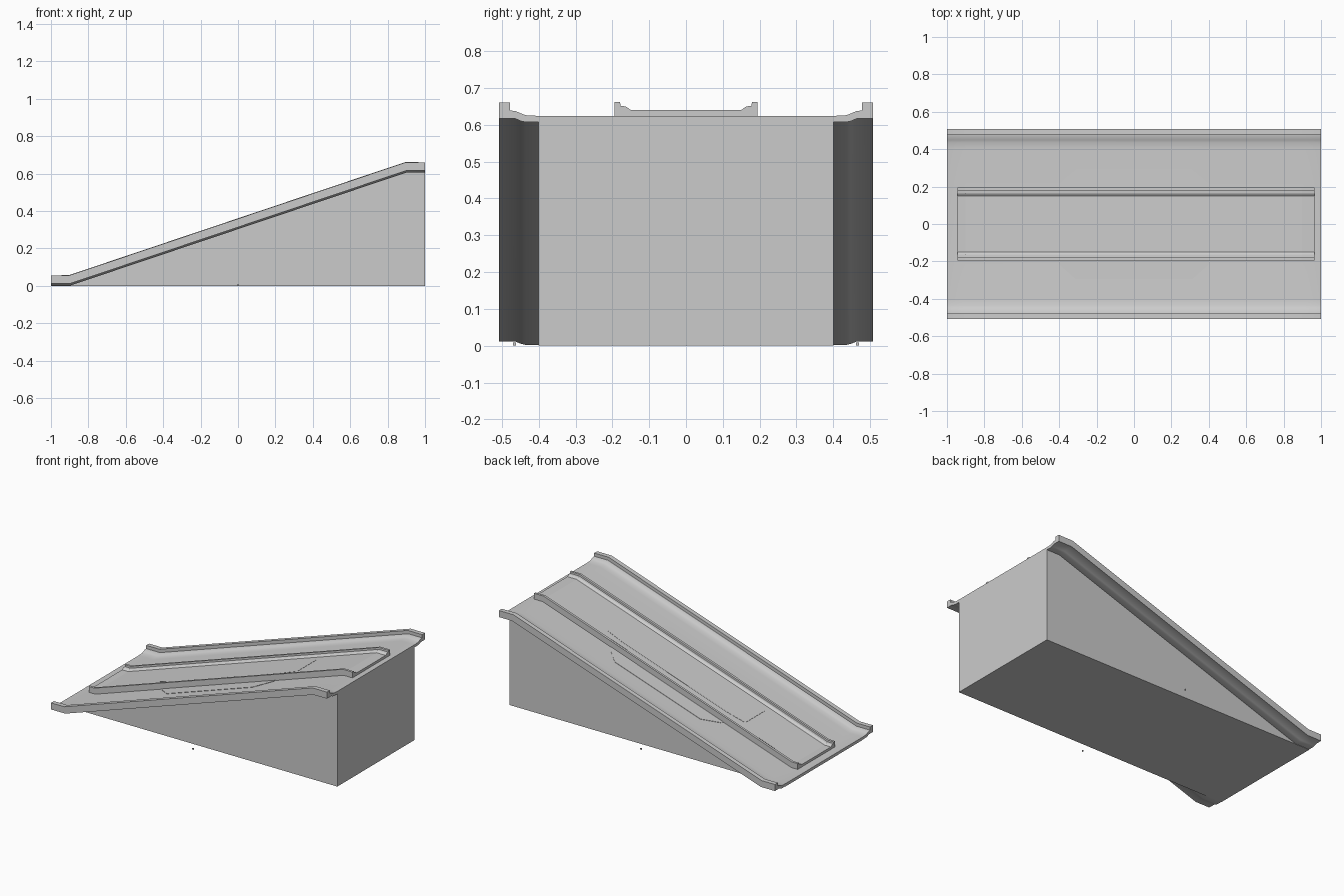
import bpy, bmesh

if "Cube" in bpy.data.objects:
    bpy.data.objects.remove(bpy.data.objects["Cube"])

RISE, BEND = 0.605, 0.9


def height(x):
    """Ramp height: flat, slope, flat."""
    t = (x + BEND) / (2 * BEND)
    return RISE * min(1, max(0, t))


def make_object(name, verts, faces, smooth=False):
    mesh = bpy.data.meshes.new(name)
    mesh.from_pydata(verts, [], faces)
    bm = bmesh.new()
    bm.from_mesh(mesh)
    bmesh.ops.recalc_face_normals(bm, faces=bm.faces)
    bm.to_mesh(mesh)
    bm.free()
    ob = bpy.data.objects.new(name, mesh)
    bpy.context.collection.objects.link(ob)
    if smooth:
        bpy.ops.object.select_all(action='DESELECT')
        bpy.context.view_layer.objects.active = ob
        ob.select_set(True)
        bpy.ops.object.shade_smooth_by_angle(angle=0.5)
    return ob


def mirrored(half):
    return half + [(-y, z) for y, z in reversed(half)]


def sweep(name, section, x0, x1, smooth=False):
    """Sweep a closed (y, z) section along the ramp, mitred at both bends."""
    verts, n = [], len(section)
    for x, base, mitre in ((x0, 0, 0), (-BEND, 0, 1), (BEND, RISE, 1), (x1, RISE, 0)):
        verts += [(x + mitre * (0.005 - 0.164 * z), y, base + z) for y, z in section]
    faces = [(k * n + i, k * n + (i + 1) % n, (k + 1) * n + (i + 1) % n, (k + 1) * n + i)
             for k in range(3) for i in range(n)]
    faces += [tuple(range(n)), tuple(range(3 * n, 4 * n))]
    return make_object(name, verts, faces, smooth)


def sloped_plate(name, outline, bottom, top):
    """Thin plate lying on the sloped part, outline in (x, y)."""
    n = len(outline)
    verts = [(x, y, height(x) + z) for z in (bottom, top) for x, y in outline]
    faces = [(i, (i + 1) % n, n + (i + 1) % n, n + i) for i in range(n)]
    faces += [tuple(range(n)), tuple(range(n, 2 * n))]
    return make_object(name, verts, faces)


# Road deck with banked edges and outer guard rails
deck_half = [(0.40, 0.002), (0.435, 0.002), (0.448, 0.005), (0.465, 0.012), (0.508, 0.012),
             (0.508, 0.055), (0.478, 0.055), (0.478, 0.034), (0.462, 0.032),
             (0.449, 0.026), (0.435, 0.021), (0.40, 0.019)]
sweep("road_deck", mirrored(deck_half), -1, 1, True)

# Wedge body beneath the deck
top = [(-1, 0.002), (-0.897, 0.002), (0.904, RISE + 0.002), (1, RISE + 0.002)]
outline = [(-1, 0)] + top + [(1, 0)]
n = len(outline)
make_object("wedge_body", [(x, y, z) for y in (-0.4, 0.4) for x, z in outline],
            [(i, (i + 1) % n, n + (i + 1) % n, n + i) for i in range(n)]
            + [tuple(range(n)), tuple(range(n, 2 * n))])

# Raised centre lane with stepped kerbs
lane_half = [(0.194, 0.012), (0.194, 0.057), (0.179, 0.057), (0.178, 0.046),
             (0.164, 0.045), (0.150, 0.035)]
sweep("centre_lane", mirrored(lane_half), -0.945, 0.965)

# Thin widened panels either side of the lane
for side, name in ((1, "left"), (-1, "right")):
    sloped_plate(f"{name}_side_panel",
                 [(x, side * y) for x, y in ((-0.41, 0.19), (-0.40, 0.215), (-0.31, 0.295),
                                             (0.31, 0.295), (0.40, 0.215), (0.41, 0.19))],
                 0.012, 0.0205)

# Thin inlay plate on the centre lane
sloped_plate("lane_inlay", [(-0.5, -0.1), (-0.38, -0.113), (0.38, -0.113), (0.5, -0.1),
                            (0.5, 0.1), (0.38, 0.113), (-0.38, 0.113), (-0.5, 0.1)],
             0.025, 0.0365)

# Tiny locating pins beside the body
for side, name in ((1, "left"), (-1, "right")):
    bpy.ops.mesh.primitive_cube_add(size=0.008, location=(0, side * 0.466, 0.005))
    bpy.context.object.name = f"{name}_pin"
